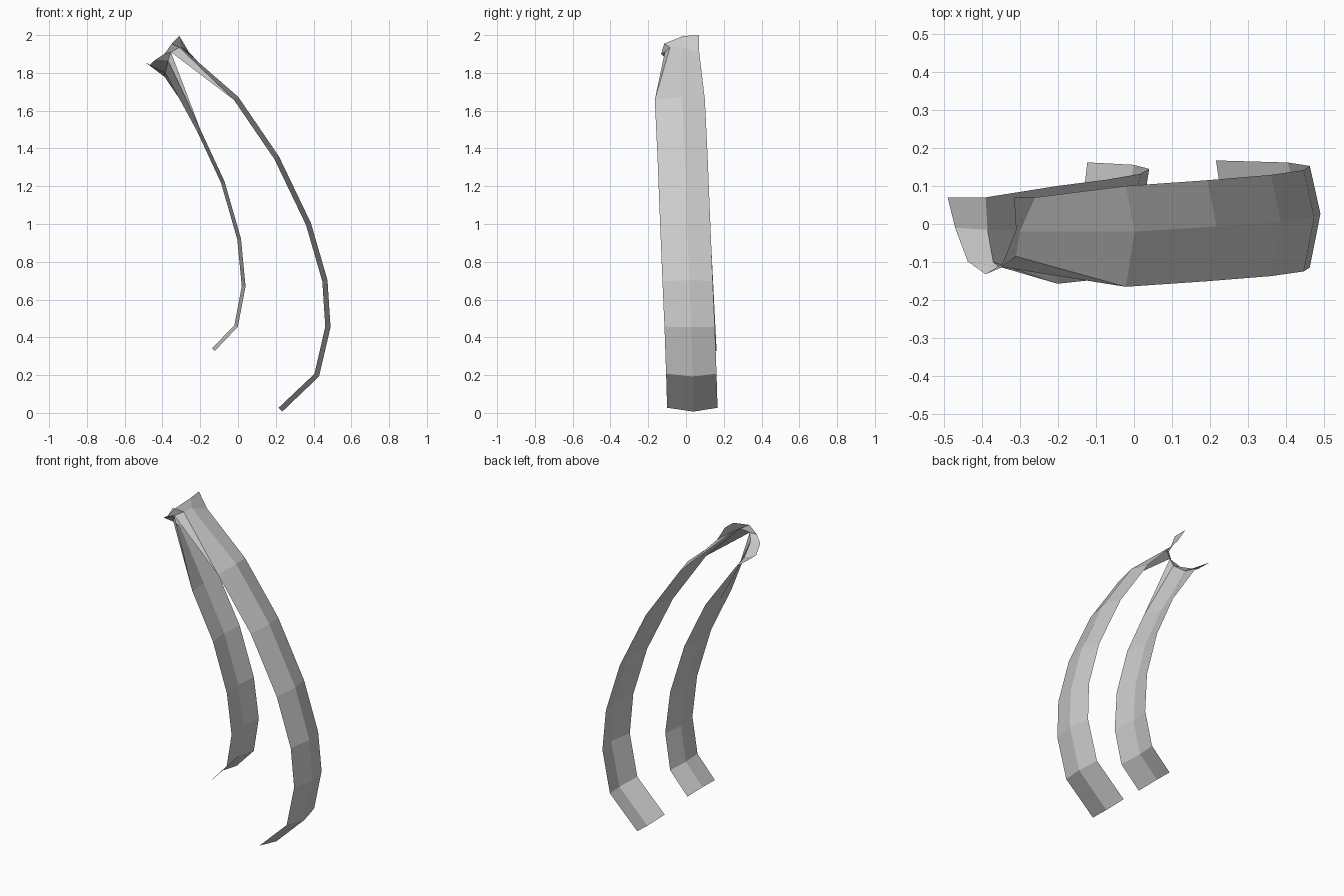
import bpy
import bmesh
from mathutils import Vector

cube = bpy.data.objects.get("Cube")
if cube:
    bpy.data.objects.remove(cube, do_unlink=True)

grey = bpy.data.materials.new("plain grey")
grey.use_nodes = True
colour = (0.6, 0.6, 0.6, 1)
grey.diffuse_color = colour
grey.node_tree.nodes["Principled BSDF"].inputs["Base Color"].default_value = colour


def strap_rows(bm, path, y_low, y_high, bulge):
    """Cross-sections (back edge, ridge, front edge) along a path of (x, z)."""
    points = [Vector((x, 0, z)) for x, z in path]
    rows = []
    for i, p in enumerate(points):
        before, after = points[max(i - 1, 0)], points[min(i + 1, len(points) - 1)]
        along = (after - before).normalized()
        out = Vector((along.z, 0, -along.x)) * bulge
        t = (i / (len(points) - 1)) ** 1.4
        back, mid, front = (a + (b - a) * t for a, b in zip(y_low, y_high))
        rows.append([bm.verts.new(p + out * s + Vector((0, y, 0)))
                     for s, y in ((-1, back), (1, mid), (-1, front))])
    return rows


def bridge(bm, a, b):
    for i in range(len(a) - 1):
        bm.faces.new((a[i], b[i], b[i + 1], a[i + 1]))


bm = bmesh.new()

# Long outer strap, ridge facing outward
outer = strap_rows(bm, [(0.225, 0.017), (0.417, 0.2), (0.476, 0.455), (0.46, 0.7),
                        (0.373, 1.0), (0.205, 1.35), (-0.01, 1.665)],
                   (0.167, 0.04, -0.1), (0.1, -0.02, -0.165), 0.014)

# Short inner strap, ridge facing the other way
inner = strap_rows(bm, [(-0.13, 0.335), (-0.01, 0.46), (0.03, 0.67), (0.006, 0.92),
                        (-0.08, 1.22), (-0.21, 1.5)],
                   (0.162, 0.035, -0.105), (0.1, -0.02, -0.157), -0.01)

# Collar where the straps meet: a base loop and a flared rim, open at the back
base = [bm.verts.new(v) for v in (
    (-0.26, 0.07, 1.91), (-0.3, -0.02, 1.935), (-0.31, -0.085, 1.935),
    (-0.355, -0.112, 1.91),
    (-0.37, -0.1, 1.865), (-0.385, -0.015, 1.8), (-0.39, 0.07, 1.78))]
rim = [bm.verts.new(v) for v in (
    (-0.315, 0.07, 2.0), (-0.31, -0.015, 1.995), (-0.35, -0.115, 1.955),
    (-0.39, -0.132, 1.9),
    (-0.437, -0.098, 1.87), (-0.47, -0.01, 1.84), (-0.49, 0.07, 1.855))]

outer.append(base[:3])
inner.append(base[:3:-1])
for rows in (outer, inner):
    for a, b in zip(rows, rows[1:]):
        bridge(bm, a, b)
    # Front gusset to the shared point of the collar
    bm.faces.new((rows[-2][2], rows[-1][2], base[3]))
bridge(bm, base, rim)

bmesh.ops.recalc_face_normals(bm, faces=bm.faces)
mesh = bpy.data.meshes.new("forked_strap")
bm.to_mesh(mesh)
bm.free()
mesh.materials.append(grey)
strap = bpy.data.objects.new("forked_strap", mesh)
bpy.context.collection.objects.link(strap)
